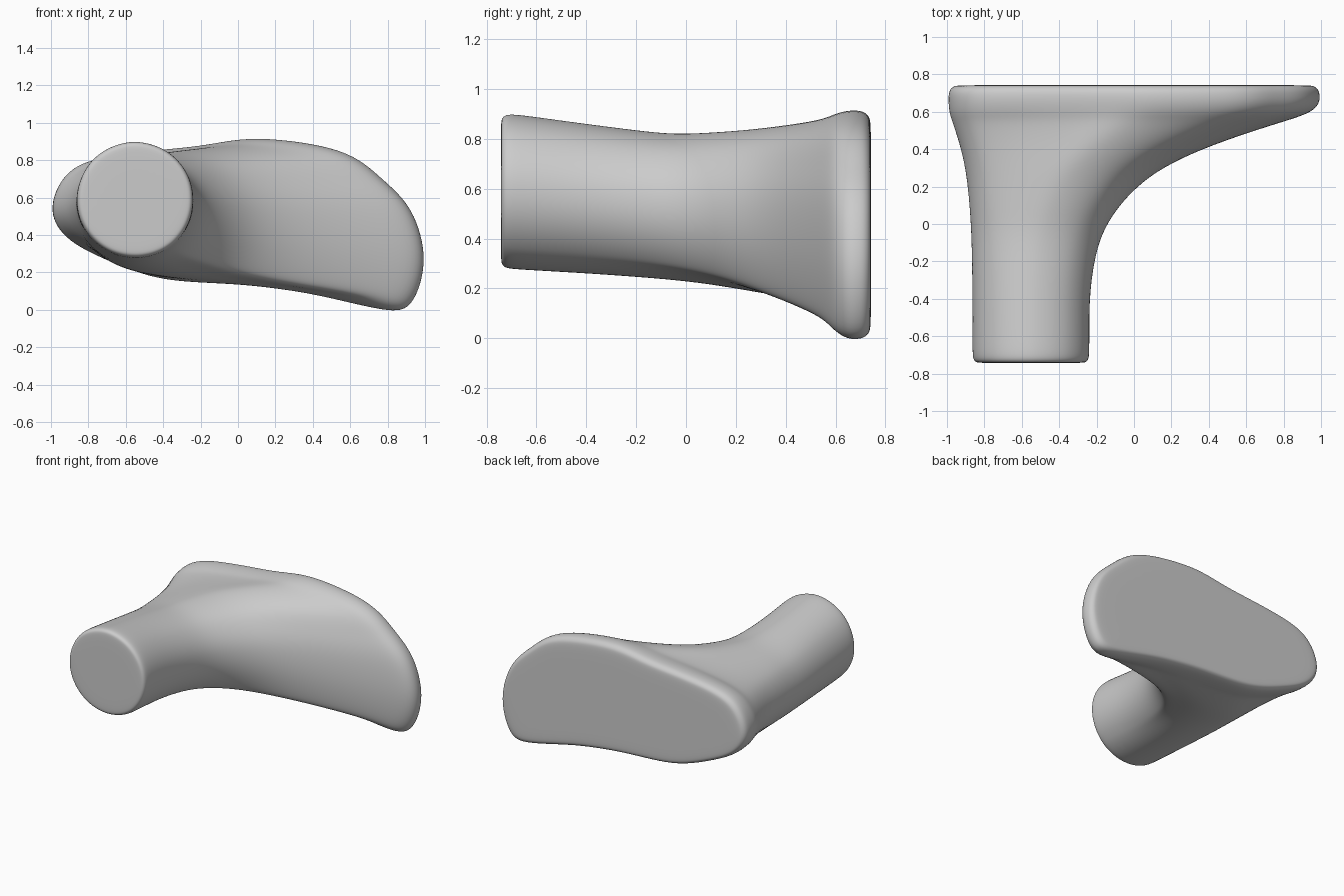
import bpy, bmesh
from math import atan2, cos, sin, pi
from mathutils import Vector

if "Cube" in bpy.data.objects:
    bpy.data.objects.remove(bpy.data.objects["Cube"])

# Outline of the wide bean-shaped back plate (x, z), resampled as a closed spline
BEAN = [(-1, .55), (-.89, .76), (-.6, .835), (-.2, .875), (.1, .92), (.55, .855),
        (.77, .7), (.93, .53), (1, .27), (.93, .03), (.78, -.003), (.4, .085),
        (0, .137), (-.4, .16), (-.7, .265), (-.92, .385)]
MID = .46
# How far the round neck has become the plate: y, blend in x, blend in z
FLARE = [(-.2, .02, .02), (-.05, .055, .06), (.08, .12, .12), (.2, .21, .2),
         (.3, .32, .3), (.4, .49, .42), (.5, .72, .57), (.56, .88, .7),
         (.6, .97, .88), (.65, 1, 1), (.69, 1, 1)]


def resample(pts):
    """Double the points with a closed Catmull-Rom curve."""
    p = [Vector(q) for q in pts]
    out = []
    for i in range(len(p)):
        a, b, c, d = (p[(i + k) % len(p)] for k in (-1, 0, 1, 2))
        out += [b, (b + c) * .5625 - (a + d) * .0625]
    return out


OUTLINE = resample(BEAN)


def section(y, bx, bz, inset=0):
    """Blend the round tube section into the bean, pulled inward by inset."""
    t = min(max((y + .7) / .65, 0), 1)
    cz, r = .588 - .063 * t, .314 - .026 * t
    if y > 0:
        cz, r = cz - .06 * y, r + .06 * y
    kx = 1 - inset / (.314 + .686 * bx)
    kz = 1 - inset / (.31 + .15 * bz)
    pts = []
    for x, z in OUTLINE:
        a = atan2((z - MID) / MID, x)
        tx, tz = .315 * cos(a), r * sin(a)
        px, pz = x, z - MID
        ox, oz = -.55 * (1 - bx), cz + (MID - cz) * bz
        pts.append((ox + kx * (tx + (px - tx) * bx), y, oz + kz * (tz + (pz - tz) * bz)))
    return pts


def rounded_end(y_end, radius, direction, blend):
    """Sections for a flat end with a rounded rim, from the side to the middle."""
    out = []
    for a in (pi / 6, pi / 3, pi / 2):
        out.append(section(y_end - direction * radius * (1 - sin(a)), blend, blend,
                           radius * (1 - cos(a))))
    out.append(section(y_end, blend, blend, .2))
    return out


# Loft the neck and plate as one skin
loops = rounded_end(-.743, .035, -1, 0)[::-1]
loops += [section(y, 0, 0) for y in (-.69, -.58, -.4)]
loops += [section(*f) for f in FLARE]
loops += rounded_end(.742, .05, 1, 1)

bm = bmesh.new()
rings = [[bm.verts.new(p) for p in loop] for loop in loops]
n = len(OUTLINE)
for a, b in zip(rings, rings[1:]):
    for i in range(n):
        j = (i + 1) % n
        bm.faces.new((a[i], a[j], b[j], b[i]))
bm.faces.new(rings[0])
bm.faces.new(rings[-1])
bmesh.ops.recalc_face_normals(bm, faces=bm.faces)
for f in bm.faces:
    f.smooth = True

mesh = bpy.data.meshes.new("flared_neck")
bm.to_mesh(mesh)
bm.free()
body = bpy.data.objects.new("flared_neck", mesh)
bpy.context.collection.objects.link(body)

# Soften the skin
sub = body.modifiers.new("smooth_skin", 'SUBSURF')
sub.levels = sub.render_levels = 2
